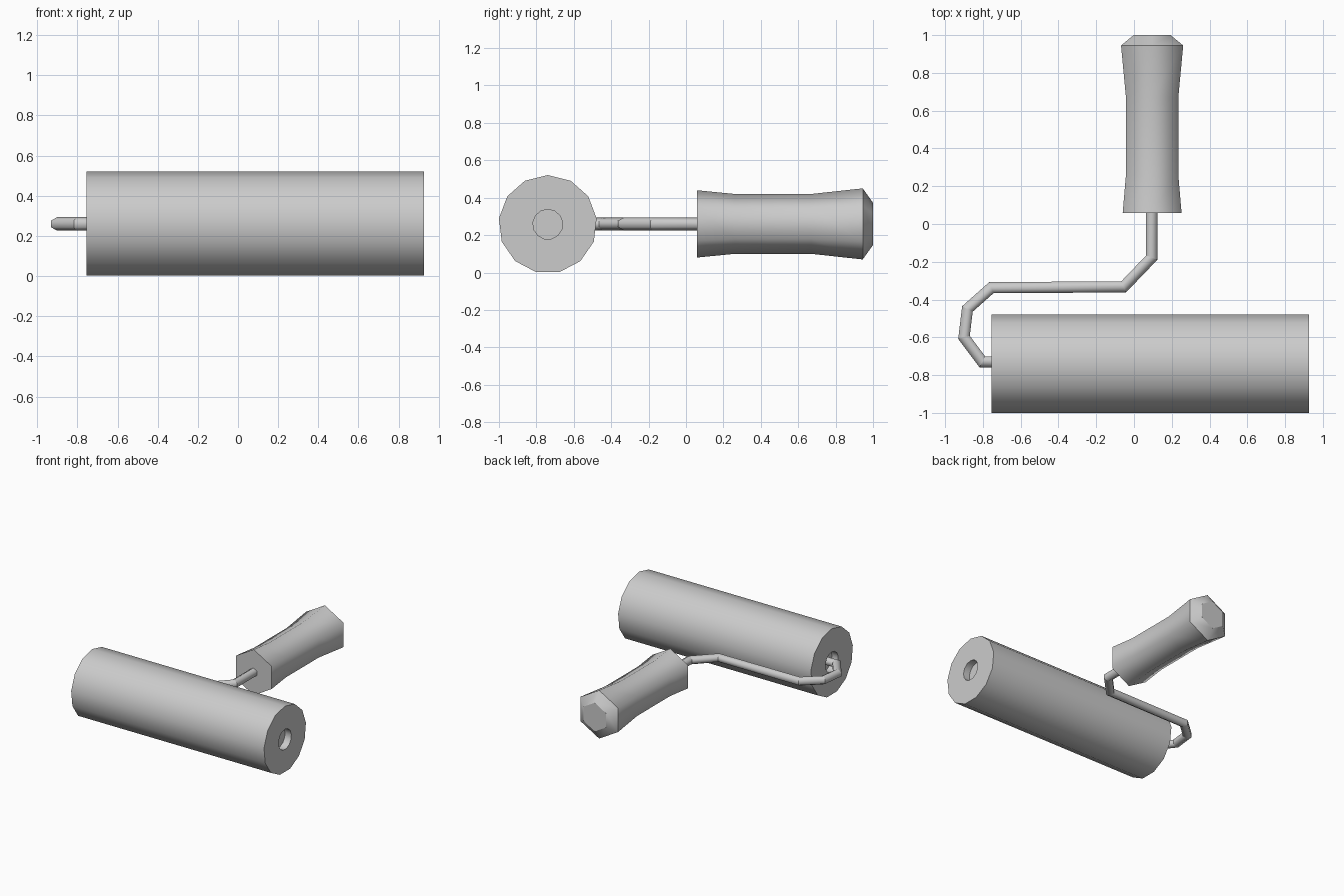
import bpy, bmesh, math
from mathutils import Vector

if "Cube" in bpy.data.objects:
    bpy.data.objects.remove(bpy.data.objects["Cube"])


def loft(name, rings, sharp):
    """Skin a list of vertex rings, cap both ends; rings listed in sharp get hard edges."""
    bm = bmesh.new()
    loops = [[bm.verts.new(p) for p in ring] for ring in rings]
    n = len(loops[0])
    for a, b in zip(loops, loops[1:]):
        for i in range(n):
            j = (i + 1) % n
            bm.faces.new((a[i], a[j], b[j], b[i])).smooth = True
    caps = [bm.faces.new(loops[0]), bm.faces.new(loops[-1])]
    for k in sharp:
        for i in range(n):
            bm.edges.get((loops[k][i], loops[k][(i + 1) % n])).smooth = False
    for f in caps:
        f.smooth = False
    bmesh.ops.recalc_face_normals(bm, faces=bm.faces[:])
    mesh = bpy.data.meshes.new(name)
    bm.to_mesh(mesh)
    bm.free()
    obj = bpy.data.objects.new(name, mesh)
    bpy.context.collection.objects.link(obj)
    return obj


def ring(center, side, r, n, stretch=1.0):
    """Polygon with a vertex at the top, spanned by a side vector and z."""
    up = Vector((0, 0, 1))
    return [Vector(center) + side * (r * stretch * math.sin(2 * math.pi * i / n))
            + up * (r * math.cos(2 * math.pi * i / n)) for i in range(n)]


X, Y = Vector((1, 0, 0)), Vector((0, 1, 0))

# Roller sleeve: 13-sided, with a shallow recess in both ends
profile = [(-0.70, 0.08), (-0.755, 0.08), (-0.755, 0.263),
           (0.927, 0.263), (0.927, 0.08), (0.872, 0.08)]
loft("roller_sleeve", [ring((x, -0.739, 0.258), Y, r, 13) for x, r in profile], range(6))

# Grip: six-sided, waisted, with a chamfered end
profile = [(0.058, 0.18), (0.26, 0.16), (0.67, 0.16), (0.945, 0.19), (1.0, 0.113)]
loft("grip", [ring((0.096, y, 0.26), X, r, 6) for y, r in profile], (0, 3, 4))

# Bent wire frame: six-sided rod swept along a path with mitred corners
path = [Vector((x, y, 0.26)) for x, y in (
    (0.094, 0.12), (0.094, -0.178), (-0.055, -0.333), (-0.755, -0.337),
    (-0.882, -0.45), (-0.9, -0.6), (-0.803, -0.73), (-0.69, -0.73))]
rings = []
for i, p in enumerate(path):
    a = (p - path[i - 1]).normalized() if i else (path[1] - p).normalized()
    b = (path[i + 1] - p).normalized() if i < len(path) - 1 else a
    t = (a + b).normalized()
    rings.append(ring(p, Vector((t.y, -t.x, 0)), 0.034, 6, 1 / t.dot(a)))
loft("wire_frame", rings, range(len(rings)))
